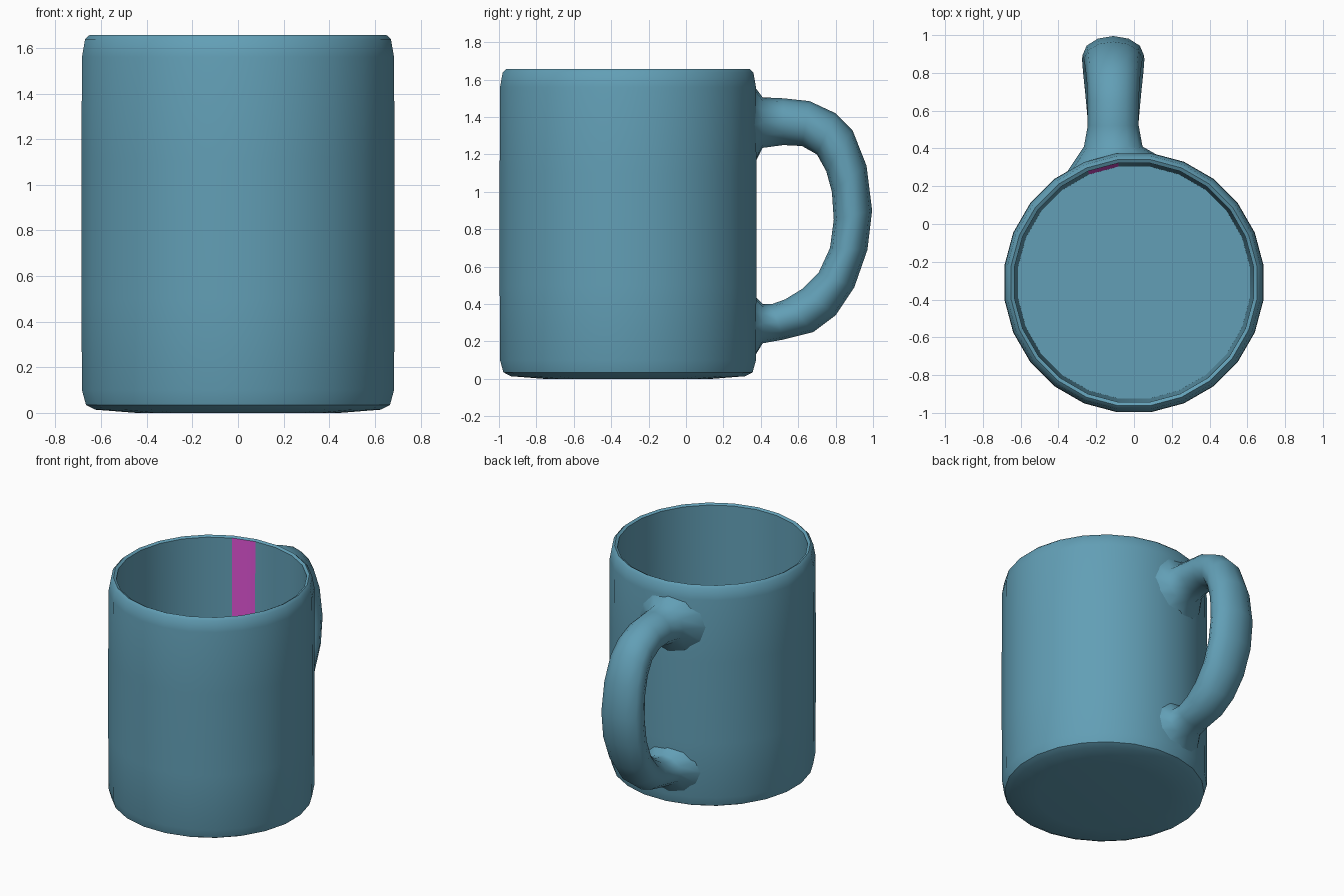
import bpy, bmesh, math
from mathutils import Vector

if "Cube" in bpy.data.objects:
    bpy.data.objects.remove(bpy.data.objects["Cube"], do_unlink=True)

CENTRE_Y = -0.31
HANDLE_X = -0.11
SEGMENTS = 24
SIDES = 12


def material(name, rgb):
    mat = bpy.data.materials.new(name)
    mat.use_nodes = True
    mat.diffuse_color = (*rgb, 1)
    mat.node_tree.nodes["Principled BSDF"].inputs["Base Color"].default_value = (*rgb, 1)
    return mat


blue = material("dusty_blue", (0.122, 0.345, 0.465))
magenta = material("magenta", (0.72, 0.085, 0.65))


def finish(name, bm, angle):
    bmesh.ops.remove_doubles(bm, verts=bm.verts, dist=0.0005)
    bmesh.ops.recalc_face_normals(bm, faces=bm.faces)
    mesh = bpy.data.meshes.new(name)
    bm.to_mesh(mesh)
    bm.free()
    obj = bpy.data.objects.new(name, mesh)
    bpy.context.collection.objects.link(obj)
    mesh.materials.append(blue)
    bpy.ops.object.select_all(action="DESELECT")
    obj.select_set(True)
    bpy.context.view_layer.objects.active = obj
    bpy.ops.object.shade_smooth_by_angle(angle=math.radians(angle))
    return obj


def bridge(bm, rings):
    for a, b in zip(rings, rings[1:]):
        n = len(a)
        for i in range(n):
            j = (i + 1) % n
            bm.faces.new((a[i], a[j], b[j], b[i]))


# Cup: one closed profile (radius, height) turned round the centre line
profile = [(0.45, 0.0), (0.63, 0.014), (0.672, 0.035), (0.69, 0.1),
           (0.692, 0.5), (0.692, 1.1), (0.69, 1.56), (0.676, 1.638),
           (0.657, 1.656), (0.638, 1.646), (0.62, 0.1)]
bm = bmesh.new()
rings = []
for radius, z in profile:
    ring = []
    for i in range(SEGMENTS):
        a = 2 * math.pi * (i + 0.5) / SEGMENTS
        ring.append(bm.verts.new((radius * math.cos(a),
                                  CENTRE_Y + radius * math.sin(a), z)))
    rings.append(ring)
bridge(bm, rings)
bm.faces.new(rings[0])
bm.faces.new(rings[-1])
cup = finish("cup", bm, 40)

# One coloured strip on the inner wall, just beside the handle
cup.data.materials.append(magenta)
for face in cup.data.polygons:
    c = face.center - Vector((0, CENTRE_Y, 0))
    azimuth = math.degrees(math.atan2(c.y, c.x))
    tall = 0.8 < c.z < 0.95
    if tall and c.xy.length < 0.65 and 98 < azimuth < 112:
        face.material_index = 1

# Handle: elliptical sections (outer y, z, inner y, z, half width)
sections = [(0.37, 1.57, 0.37, 1.14, 0.25), (0.41, 1.505, 0.41, 1.235, 0.155),
            (0.52, 1.5, 0.52, 1.25, 0.135), (0.66, 1.485, 0.62, 1.245, 0.135),
            (0.80, 1.42, 0.70, 1.2, 0.14), (0.89, 1.33, 0.75, 1.11, 0.147),
            (0.965, 1.14, 0.78, 1.0, 0.155), (0.995, 0.9, 0.79, 0.85, 0.163),
            (0.97, 0.69, 0.77, 0.7, 0.165), (0.90, 0.49, 0.71, 0.57, 0.16),
            (0.80, 0.34, 0.62, 0.48, 0.15), (0.68, 0.25, 0.53, 0.425, 0.14),
            (0.52, 0.21, 0.46, 0.40, 0.13), (0.41, 0.19, 0.41, 0.40, 0.14),
            (0.37, 0.11, 0.37, 0.45, 0.22)]
bm = bmesh.new()
rings = []
for k, (oy, oz, iy, iz, half) in enumerate(sections):
    middle = Vector((HANDLE_X, (oy + iy) / 2, (oz + iz) / 2))
    up = Vector((0, (oy - iy) / 2, (oz - iz) / 2))
    ring = []
    for i in range(SIDES):
        a = 2 * math.pi * i / SIDES
        p = middle + up * math.cos(a) + Vector((half * math.sin(a), 0, 0))
        # The flared ends lie just under the curved wall of the cup
        if k in (0, len(sections) - 1):
            p.y = CENTRE_Y + math.sqrt(0.68 ** 2 - p.x ** 2)
        ring.append(bm.verts.new(p))
    rings.append(ring)
bridge(bm, rings)
finish("handle", bm, 60)
